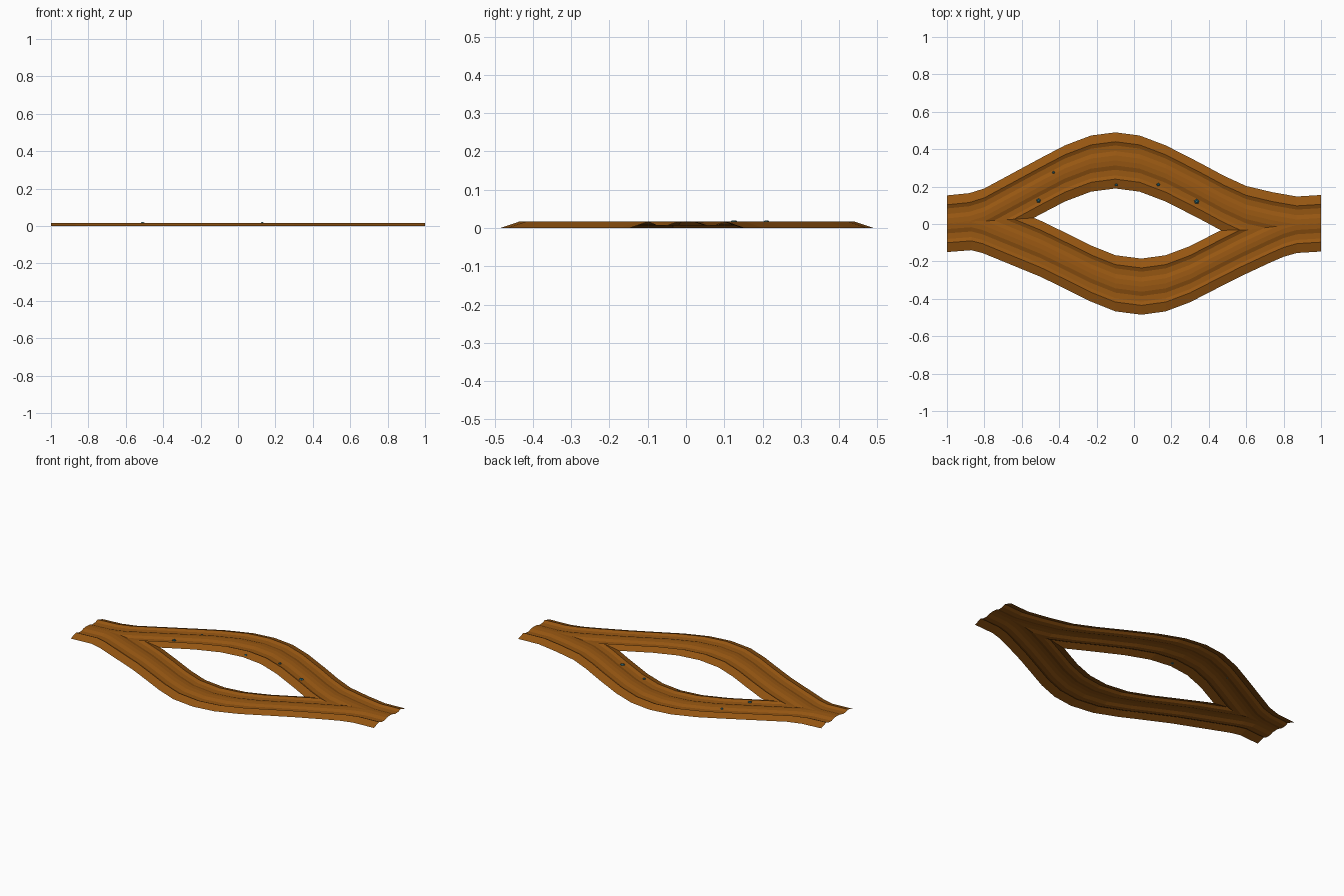
import bpy, bmesh
from mathutils import Vector

if "Cube" in bpy.data.objects:
    bpy.data.objects.remove(bpy.data.objects["Cube"])


def material(name, rgb):
    m = bpy.data.materials.new(name)
    m.diffuse_color = (*rgb, 1)
    m.use_nodes = True
    m.node_tree.nodes["Principled BSDF"].inputs["Base Color"].default_value = m.diffuse_color
    return m


dirt = material("brown_dirt", (0.31, 0.095, 0.006))
teal = material("teal_pebble", (0.03, 0.15, 0.19))

# outer edges of the two branches of the forked track (x, y)
UPPER = [(-1, .153), (-.88, .165), (-.8, .19), (-.5, .352), (-.37, .42), (-.23, .473),
         (-.1, .49), (.03, .473), (.17, .42), (.35, .328), (.48, .258), (.6, .203),
         (.74, .17), (.87, .147), (1, .155)]
LOWER = [(-1, -.15), (-.87, -.14), (-.81, -.155), (-.5, -.282), (-.36, -.35), (-.23, -.415),
         (-.1, -.467), (.04, -.485), (.17, -.467), (.3, -.418), (.44, -.346), (.57, -.28),
         (.72, -.21), (.8, -.175), (.87, -.155), (1, -.147)]
# cross-section: shoulders, two wheel ruts, middle hump (offset, height)
HALF = [(.15, 0), (.10, .017), (.08, .008), (.05, .007), (.027, .015)]
PROFILE = HALF + [(0, .017)] + [(-a, z) for a, z in reversed(HALF)]


def at(path, x):
    for (x0, y0), (x1, y1) in zip(path, path[1:]):
        if x <= x1:
            return y0 + (y1 - y0) * (x - x0) / (x1 - x0)
    return path[-1][1]


def up(x):
    return at(UPPER, x) - .15


def low(x):
    return at(LOWER, x) + .15


def finish(bm, name, mat):
    me = bpy.data.meshes.new(name)
    bm.to_mesh(me)
    bm.free()
    me.materials.append(mat)
    ob = bpy.data.objects.new(name, me)
    bpy.context.collection.objects.link(ob)
    return ob


STATIONS = sorted({p[0] for p in UPPER + LOWER})


def branch(name, centre, side):
    """Sweep the profile and mitre it along the line midway between branches."""
    bm = bmesh.new()
    for x0, x1 in zip(STATIONS, STATIONS[1:]):
        rows = [[bm.verts.new((x, centre(x) + o, z)) for o, z in PROFILE] for x in (x0, x1)]
        fs = [bm.faces.new((rows[0][i], rows[0][i + 1], rows[1][i + 1], rows[1][i]))
              for i in range(len(PROFILE) - 1)]
        geom = fs + rows[0] + rows[1] + list({e for f in fs for e in f.edges})
        m0, m1 = (up(x0) + low(x0)) / 2, (up(x1) + low(x1)) / 2
        normal = Vector((m0 - m1, x1 - x0, 0)) * side
        bmesh.ops.bisect_plane(bm, geom=geom, dist=1e-6, plane_co=(x0, m0, 0),
                               plane_no=normal.normalized(), clear_inner=True)
    bmesh.ops.remove_doubles(bm, verts=bm.verts, dist=1e-4)
    bmesh.ops.recalc_face_normals(bm, faces=bm.faces)
    if sum(f.normal.z for f in bm.faces) < 0:
        bmesh.ops.reverse_faces(bm, faces=bm.faces)
    return finish(bm, name, dirt)


branch("upper_track", up, 1)
branch("lower_track", low, -1)

# small teal pebbles on the upper branch
for i, (x, y, z, r) in enumerate([(-.51, .125, .016, .012), (-.43, .275, .012, .008),
                                  (-.095, .21, .006, .01), (.13, .21, .016, .01),
                                  (.335, .12, .012, .014)]):
    bm = bmesh.new()
    bmesh.ops.create_cone(bm, cap_ends=True, segments=5, radius1=r, radius2=r * .5, depth=.005)
    bmesh.ops.translate(bm, verts=bm.verts, vec=(x, y, z + .0015))
    finish(bm, f"pebble_{i + 1}", teal)
